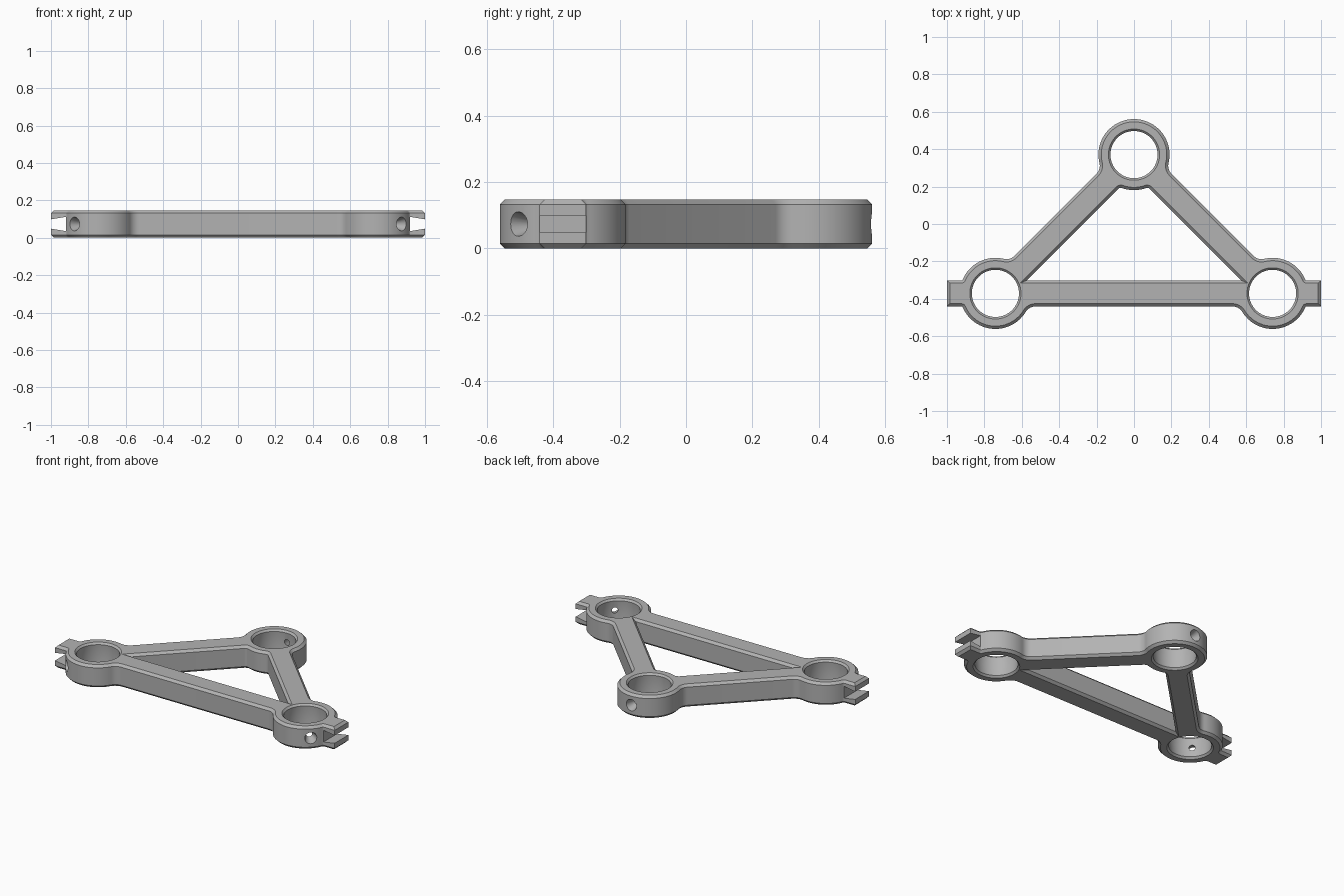
import bpy, bmesh
from math import sqrt, atan2, cos, sin, pi, tau
from mathutils import Vector, Matrix

if "Cube" in bpy.data.objects:
    bpy.data.objects.remove(bpy.data.objects["Cube"])

HEIGHT, CHAMFER = 0.147, 0.015
RING, HALF_BAR = 0.19, 0.07
RIGHT, LEFT, APEX = Vector((0.741, -0.371)), Vector((-0.741, -0.371)), Vector((0, 0.371))
DIAGONAL = (RIGHT - APEX).normalized()
DOWN_BAR = Vector((-1, 0))


def arc(centre, radius, start, end, steps):
    return [centre + radius * Vector((cos(a), sin(a)))
            for a in (start + (end - start) * i / steps for i in range(steps + 1))]


def angle_of(v):
    return atan2(v.y, v.x)


def fillet(centre, along, side, radius, inset, steps=8):
    """Concave blend from a bar edge to a ring; ends on the ring."""
    normal = Vector((-along.y, along.x)) * side
    off = HALF_BAR + radius
    reach = sqrt((RING + radius) ** 2 - off ** 2)
    middle = centre + along * reach + normal * off
    start, end = angle_of(-normal), angle_of(centre - middle)
    turn = (end - start + pi) % tau - pi
    return arc(middle, radius + inset, start, start + turn, steps)


def ring_arc(centre, first, last, steps):
    """Counter-clockwise ring section between two ring points."""
    a, b = angle_of(first - centre), angle_of(last - centre)
    return arc(centre, (first - centre).length, a, a + (b - a) % tau, steps)[1:-1]


def mirrored(half):
    """Close a half outline whose end points lie on x = 0."""
    return half + [Vector((-p.x, p.y)) for p in reversed(half[1:-1])]


def outer_outline(c):
    east = Vector((1, 0))
    low = fillet(RIGHT, DOWN_BAR, 1, 0.06, c)
    tab_low = fillet(RIGHT, east, -1, 0.006, c, 3)[::-1]
    tab_high = fillet(RIGHT, east, 1, 0.006, c, 3)
    high = fillet(RIGHT, -DIAGONAL, -1, 0.06, c)[::-1]
    top = fillet(APEX, DIAGONAL, 1, 0.06, c)
    crown = APEX + Vector((0, RING - c))
    w = HALF_BAR - c
    tip = [Vector((1 - c, RIGHT.y - w)), Vector((1 - c, RIGHT.y + w))]
    return mirrored([Vector((0, RIGHT.y - w))] + low + ring_arc(RIGHT, low[-1], tab_low[0], 24)
                    + tab_low + tip + tab_high + ring_arc(RIGHT, tab_high[-1], high[0], 24)
                    + high + top + ring_arc(APEX, top[-1], crown, 32) + [crown])


def inner_outline(c):
    w = HALF_BAR - c
    y = RIGHT.y + w
    # where the inner edges of the base bar and diagonal bar meet
    normal = Vector((DIAGONAL.y, -DIAGONAL.x))
    corner = Vector(((normal.dot(APEX) + w - normal.y * y) / normal.x, y))
    blend = fillet(APEX, DIAGONAL, -1, 0.02, c)
    bottom = APEX - Vector((0, RING - c))
    bend = ring_arc(APEX, bottom, blend[-1], 8)[::-1]
    return mirrored([Vector((0, y)), corner] + blend + bend + [bottom])


def new_object(name, bm):
    bmesh.ops.recalc_face_normals(bm, faces=bm.faces)
    mesh = bpy.data.meshes.new(name)
    bm.to_mesh(mesh)
    bm.free()
    obj = bpy.data.objects.new(name, mesh)
    bpy.context.collection.objects.link(obj)
    return obj


def add_wall(bm, levels):
    """Skin a stack of matching loops; return its two rim edge sets."""
    rows = [[bm.verts.new((p.x, p.y, z)) for p in loop] for z, loop in levels]
    n = len(rows[0])
    for a, b in zip(rows, rows[1:]):
        for i in range(n):
            j = (i + 1) % n
            bm.faces.new((a[i], a[j], b[j], b[i]))
    return [[bm.edges.get((r[i], r[(i + 1) % n])) for i in range(n)]
            for r in (rows[0], rows[-1])]


# Triangular frame: chamfered walls, bores, then flat caps
bm = bmesh.new()
bevel_levels = [(0, CHAMFER), (CHAMFER, 0), (HEIGHT - CHAMFER, 0), (HEIGHT, CHAMFER)]
walls = [add_wall(bm, [(z, shape(c)) for z, c in bevel_levels])
         for shape in (outer_outline, inner_outline)]
bore = [(0, 0.137), (0.012, 0.126), (HEIGHT / 2, 0.131), (HEIGHT - 0.012, 0.126), (HEIGHT, 0.137)]
for centre in (RIGHT, LEFT, APEX):
    walls.append(add_wall(bm, [(z, arc(centre, r, 0, tau, 64)[:-1]) for z, r in bore]))
for k in (0, 1):
    bmesh.ops.triangle_fill(bm, use_beauty=True, edges=[e for w in walls for e in w[k]],
                            normal=(0, 0, 2 * k - 1))
frame = new_object("triangular_frame", bm)

# Tapered screw holes pointing outward through each ring
cutters = []
for centre, way in ((RIGHT, (1, -1, 0)), (LEFT, (-1, -1, 0)), (APEX, (0, 1, 0))):
    way = Vector(way).normalized()
    bm = bmesh.new()
    place = Matrix.Translation(centre.to_3d() + way * 0.16 + Vector((0, 0, HEIGHT / 2)))
    bmesh.ops.create_cone(bm, cap_ends=True, segments=32, radius1=0.0125, radius2=0.043, depth=0.1,
                          matrix=place @ way.to_track_quat('Z', 'Y').to_matrix().to_4x4())
    cutters.append(new_object("screw_hole_cutter", bm))

# Dovetail slots that split the end tabs into two prongs
for side in (1, -1):
    bm = bmesh.new()
    profile = [(0.92, 0.038), (1.0, 0.025), (1.02, 0.025)]
    section = profile + [(x, -h) for x, h in reversed(profile)]
    ends = [[bm.verts.new((side * x, RIGHT.y + y, HEIGHT / 2 + h)) for x, h in section]
            for y in (-0.09, 0.09)]
    for loop in ends:
        bm.faces.new(loop)
    for i in range(len(section)):
        j = (i + 1) % len(section)
        bm.faces.new((ends[0][i], ends[0][j], ends[1][j], ends[1][i]))
    cutters.append(new_object("prong_slot_cutter", bm))

bpy.ops.object.select_all(action='DESELECT')
bpy.context.view_layer.objects.active = frame
frame.select_set(True)
for cutter in cutters:
    cutter.hide_render = True
    cut = frame.modifiers.new("cut", 'BOOLEAN')
    cut.operation, cut.solver, cut.object = 'DIFFERENCE', 'EXACT', cutter
    bpy.ops.object.modifier_apply(modifier=cut.name)
    bpy.data.objects.remove(cutter)

# Single grey finish
grey = bpy.data.materials.new("plain_grey")
grey.use_nodes = True
colour = (0.45, 0.45, 0.45, 1)
grey.diffuse_color = colour
grey.node_tree.nodes["Principled BSDF"].inputs["Base Color"].default_value = colour
frame.data.materials.clear()
frame.data.materials.append(grey)
bpy.ops.object.shade_smooth_by_angle(angle=pi / 6)
